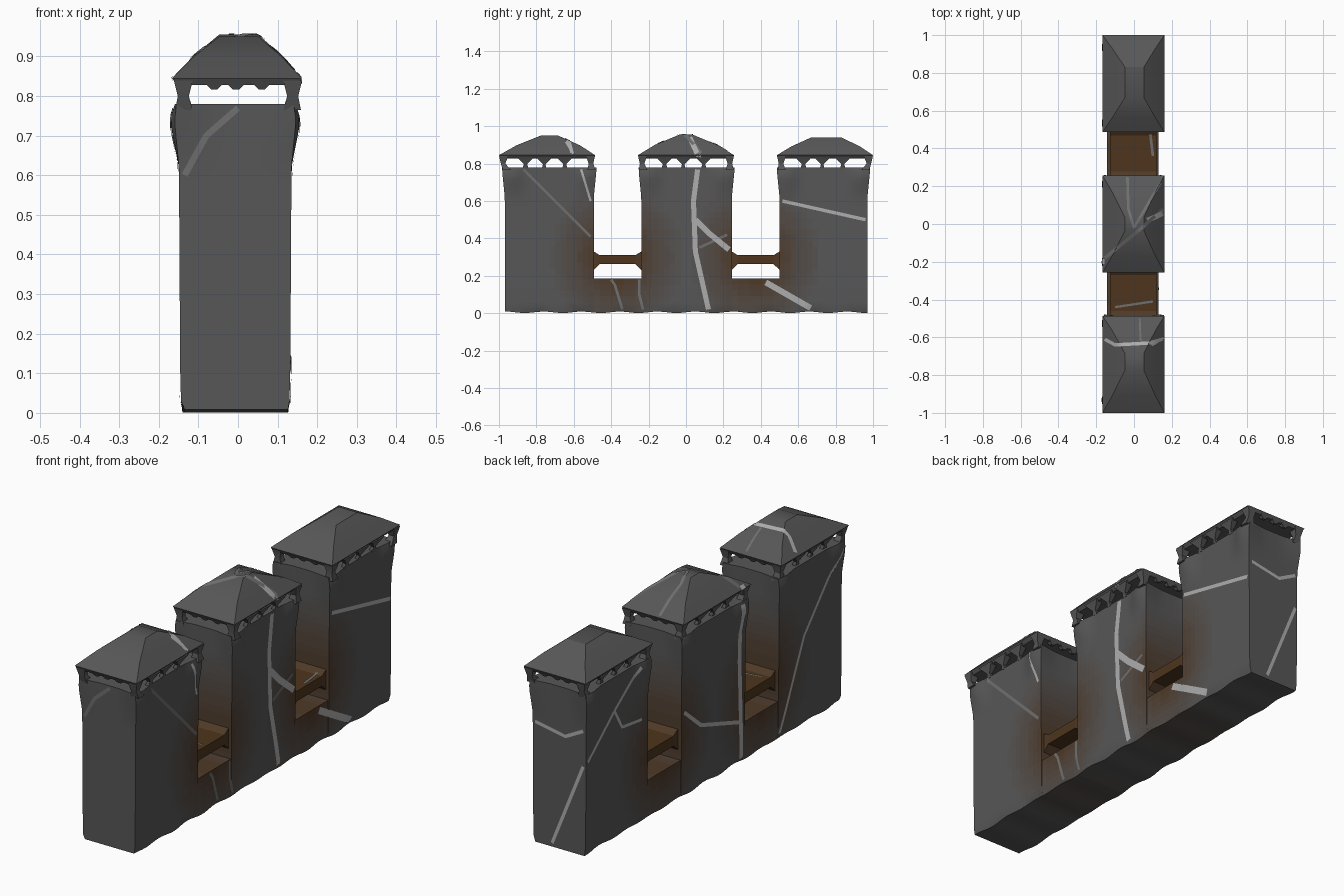
import bpy, bmesh, math
from mathutils import Vector
from mathutils.bvhtree import BVHTree

if "Cube" in bpy.data.objects:
    bpy.data.objects.remove(bpy.data.objects["Cube"])

# Stone-to-rust shades and crack colours
def mat(name, c):
    m = bpy.data.materials.new(name)
    m.diffuse_color = (*c, 1)
    m.use_nodes = True
    m.node_tree.nodes["Principled BSDF"].inputs["Base Color"].default_value = m.diffuse_color
    return m

STONE, RUST, N = Vector((.095, .095, .095)), Vector((.075, .036, .012)), 12
SHADES = [mat("stone_rust_%d" % i, STONE.lerp(RUST, i / (N - 1))) for i in range(N)]
PALE, DULL = mat("crack_pale", (.42, .42, .42)), mat("crack_dull", (.16, .16, .16))
all_v, all_f = [], []

def finish(name, bm, mats, solid=True):
    if solid:
        bmesh.ops.recalc_face_normals(bm, faces=bm.faces)
        bm.verts.index_update()
        base = len(all_v)
        all_v.extend(v.co.copy() for v in bm.verts)
        all_f.extend([base + v.index for v in f.verts] for f in bm.faces)
    me = bpy.data.meshes.new(name)
    bm.to_mesh(me)
    bm.free()
    ob = bpy.data.objects.new(name, me)
    bpy.context.collection.objects.link(ob)
    for m in mats:
        me.materials.append(m)
    bpy.ops.object.select_all(action='DESELECT')
    ob.select_set(True)
    bpy.context.view_layer.objects.active = ob
    bpy.ops.object.shade_smooth_by_angle(angle=math.radians(25))
    return ob

def lerp_table(t, z):
    for (a, p), (b, q) in zip(t, t[1:]):
        if a <= z <= b:
            return p + (q - p) * (z - a) / (b - a)
    return t[0][1] if z < t[0][0] else t[-1][1]

# Finely divided block, rust-tinted near the two bridges
def block(name, lo, hi, shape=None, step=.03):
    lo, hi = Vector(lo), Vector(hi)
    bm = bmesh.new()
    bmesh.ops.create_cube(bm, size=1)
    for v in bm.verts:
        v.co = Vector(((lo[i] + hi[i]) / 2 + v.co[i] * (hi[i] - lo[i]) for i in range(3)))
    for ax in range(3):
        n = max(1, round((hi[ax] - lo[ax]) / step))
        no = Vector((0, 0, 0))
        no[ax] = 1
        for k in range(1, n):
            p = lo.copy()
            p[ax] += (hi[ax] - lo[ax]) * k / n
            bmesh.ops.bisect_plane(bm, geom=bm.verts[:] + bm.edges[:] + bm.faces[:],
                                   plane_co=p, plane_no=no)
    for v in bm.verts:
        if shape:
            shape(v.co)
        if v.co.z < .005:
            v.co.x = v.co.x * .96 + .003 * math.sin(v.co.y * 25)
            v.co.z += .005 + .004 * math.sin(v.co.y * 31)
    for f in bm.faces:
        c = f.calc_center_median()
        d = min(math.hypot(c.y - s * .37, (c.z - .3) * .9) for s in (-1, 1))
        f.material_index = max(0, min(N - 1, int((1.25 - d / .3) * N)))
    return finish(name, bm, SHADES)

# Rectangular rings (cx, cy, half_x, half_y, z) skinned from bottom to top
def loft(name, rings):
    bm = bmesh.new()
    prev = None
    for cx, cy, hx, hy, z in rings:
        r = [bm.verts.new((cx + sx * hx, cy + sy * hy, z))
             for sx, sy in ((-1, -1), (1, -1), (1, 1), (-1, 1))]
        if prev:
            for i in range(4):
                bm.faces.new((prev[i], prev[i - 3], r[i - 3], r[i]))
        else:
            bm.faces.new(r[::-1])
        prev = r
    bm.faces.new(prev)
    return finish(name, bm, [SHADES[0]])

FLARE = [(.62, 0), (.74, .036), (.78, .016)]
# per tower: label, body centre and half depth, roof centre, plateau centre, plateau half, top
TOWERS = [("front", -.731, .238, -.743, -.73, .045, .95),
          ("middle", .003, .242, 0, 0, .035, .955),
          ("back", .735, .235, .743, .75, .08, .94)]

for label, cy, hy, ry, py, ph, top in TOWERS:
    # Tower body with corner brackets swelling below the eaves
    def shape(co):
        ly, side = co.y - cy, co.x + .007
        k = max(0, 1 - abs(abs(ly) - (hy - .045)) / .075)
        corner = max(0, (abs(side) - .05) / .086)
        lean = lerp_table([(0, 0), (.1, .003), (.6, .006)], co.z)
        co.x += side / .136 * (lean + .8 * lerp_table(FLARE, co.z) * k)
        co.y += ly / hy * lerp_table([(.62, 0), (.76, .014)], co.z) * min(1, corner)
    block(label + "_tower", (-.143, cy - hy, 0), (.129, cy + hy, .78), shape)

    # Roof with a small flat top
    z0 = .845
    loft(label + "_roof", [(-.003, ry, .15, .248, .828), (-.003, ry, .164, .257, z0),
         (-.001, (ry + py) / 2, .113, .155 + ph / 3, z0 + (top - z0) * .5),
         (.002, py, .05, ph, top)])

    # Corner posts under the roof
    for sx in (-1, 1):
        for sy in (-1, 1):
            loft(label + "_corner_post", [(sx * .137, cy + sy * (hy - .012), .022, .022, .765),
                 (sx * .138, ry + sy * .235, .014, .012, .80),
                 (sx * .138, ry + sy * .232, .024, .024, .84)])
        # Jagged supports along the long sides
        for ly, w in ((-.115, .016), (-.015, .012), (.095, .014)):
            loft(label + "_side_support", [(sx * .126, ry + ly, .01, w, .775),
                 (sx * .132, ry + ly, .008, w * .55, .797),
                 (sx * .142, ry + ly, .018, .045, .835)])
        # Hanging teeth on the short sides
        for x in (-.06, -.005, .06):
            loft(label + "_tooth", [(x, ry + sx * .238, .008, .006, .817),
                                    (x, ry + sx * .238, .026, .015, .835)])

# Linking walls, with a deck above each open slot
for label, a, b in (("front", -.493, -.239), ("back", .245, .5)):
    block(label + "_link_wall", (-.143, a, 0), (.129, b, .185))
    mid, half = (a + b) / 2, (b - a) / 2
    def sag(co):
        t = abs(co.y - mid) / half
        if co.z > .29:
            co.z += .02 * max(0, t - .75) / .25
        else:
            co.z -= .03 * max(0, t - .8) / .2
    block(label + "_link_deck", (-.128, a, .262), (.118, b, .31), sag)

# Cracks: ribbons projected onto the surface along one axis
bvh = BVHTree.FromPolygons(all_v, all_f)

def crack(name, axis, sign, pts, width, m=PALE):
    u, w = [i for i in range(3) if i != axis]
    d = Vector((0, 0, 0))
    d[axis] = -sign
    def drop(p):
        o = Vector((0, 0, 0))
        o[axis], o[u], o[w] = sign * 3, p.x, p.y
        hit = bvh.ray_cast(o, d)[0]
        return hit - d * .003 if hit else None
    P = [Vector(p) for p in pts]
    rows = []
    for i in range(len(P) - 1):
        n = max(1, int((P[i + 1] - P[i]).length / .015))
        rows += [P[i].lerp(P[i + 1], k / n) for k in range(n)]
    rows.append(P[-1])
    bm = bmesh.new()
    prev = None
    for i, p in enumerate(rows):
        t = (rows[min(i + 1, len(rows) - 1)] - rows[max(i - 1, 0)]).normalized()
        s = Vector((-t.y, t.x)) * width / 2
        pair = [drop(p + s), drop(p - s)]
        if None in pair:
            prev = None
            continue
        pair_v = [bm.verts.new(c) for c in pair]
        # keep each ribbon on one surface, never bridging a gap
        if prev and all(abs(a.co[axis] - b.co[axis]) < .035 for a in prev for b in pair_v):
            f = bm.faces.new((prev[0], prev[1], pair_v[1], pair_v[0]))
            f.normal_update()
            if f.normal.dot(d) > 0:
                f.normal_flip()
        prev = pair_v
    finish(name, bm, [m], solid=False)

# right side (y, z)
for pts, wd, m in (
        ([(-.65, .93), (-.57, .8), (-.51, .6)], .012, PALE),
        ([(-.88, .78), (-.51, .41)], .014, DULL),
        ([(-.4, .18), (-.38, .15), (-.34, .02)], .014, DULL),
        ([(-.25, .18), (-.25, .1), (-.23, .02)], .014, DULL),
        ([(.02, .94), (.07, .83), (.04, .6), (.05, .33), (.12, .02)], .027, PALE),
        ([(.05, .5), (.12, .43), (.23, .34)], .03, PALE),
        ([(.07, .35), (.22, .42)], .014, DULL),
        ([(.515, .6), (.96, .5)], .018, PALE),
        ([(.4, .18), (.68, .02)], .032, PALE)):
    crack("right_crack", 0, 1, pts, wd, m)
# left side (y, z)
for pts, wd in (([(.57, .76), (.76, .62), (.96, .45)], .016),
                ([(.55, .5), (.7, .52), (.76, .62)], .014),
                ([(.24, .42), (.1, .3), (-.2, .2)], .018),
                ([(-.2, .92), (-.19, .5), (-.21, .02)], .028),
                ([(-.96, .75), (-.68, .43), (-.5, .03)], .016)):
    crack("left_crack", 0, -1, pts, wd)
# end faces (x, z)
crack("front_crack", 1, -1, [(-.135, .6), (-.08, .7), (0, .77)], .016, DULL)
crack("back_crack", 1, 1, [(.12, .58), (-.04, .55), (-.135, .6)], .016)
crack("back_crack", 1, 1, [(.03, .02), (-.135, .43)], .016)
# roofs and decks from above (x, y)
for pts, wd, m in (([(-.155, -.61), (-.1, -.64), (.08, -.63), (.15, -.61)], .018, PALE),
                   ([(.03, -.5), (.035, -.62)], .01, DULL),
                   ([(-.035, .25), (-.03, .08), (0, -.02), (.14, .22)], .014, DULL),
                   ([(-.155, -.18), (.03, -.03), (.155, .08)], .018, DULL),
                   ([(-.1, -.44), (.1, -.41)], .012, DULL),
                   ([(.085, .49), (.1, .36)], .014, DULL)):
    crack("top_crack", 2, 1, pts, wd, m)
